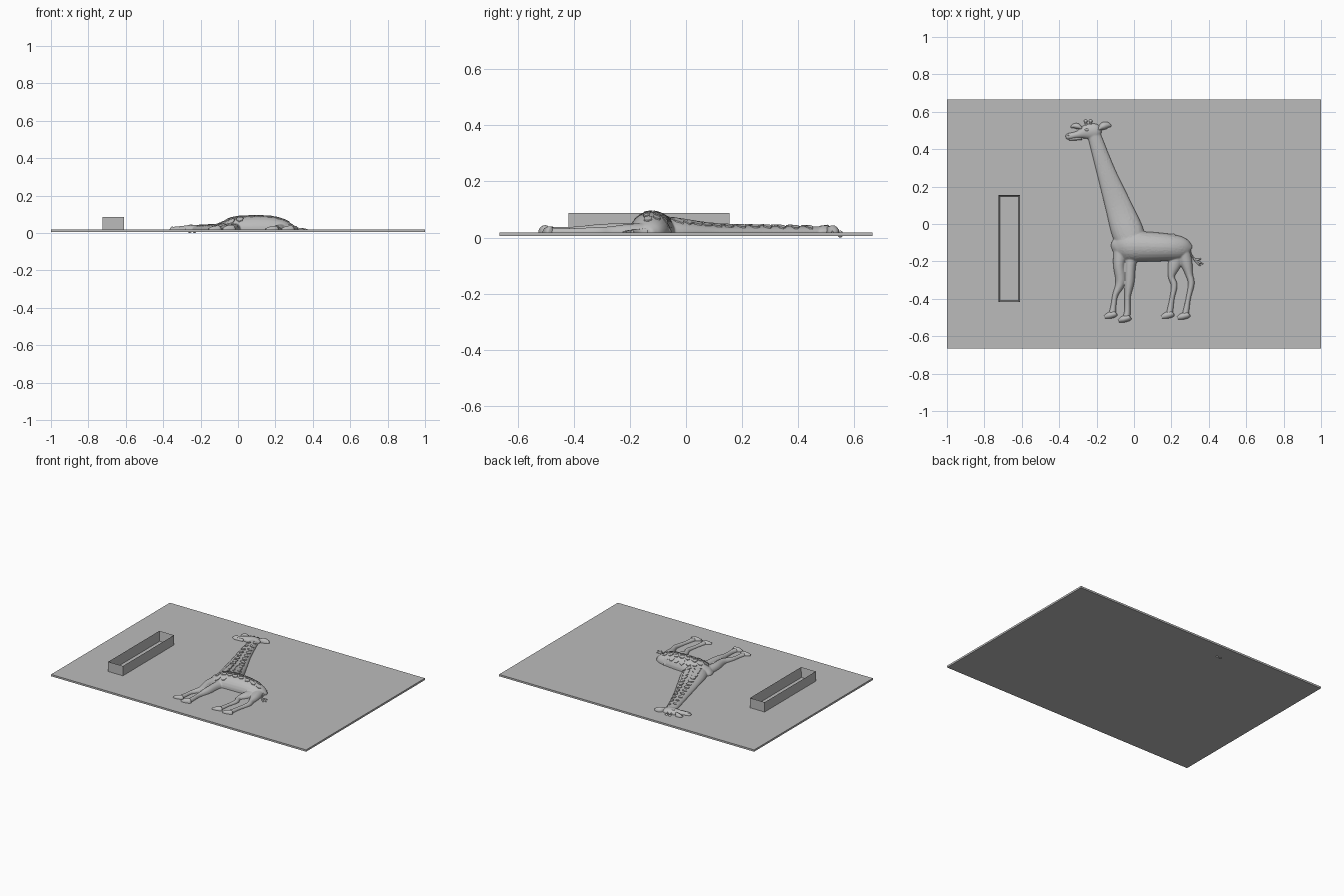
import bpy, bmesh, math, random
from mathutils import Vector
from mathutils.bvhtree import BVHTree

random.seed(4)
cube = bpy.data.objects.get("Cube")
if cube:
    bpy.data.objects.remove(cube)

TOP = 0.018      # upper face of the base plate
BURY = 0.009     # how deep relief parts sink into the plate

grey = bpy.data.materials.new("plain grey")
grey.use_nodes = True
tone = (0.5, 0.5, 0.5, 1)
grey.diffuse_color = tone
grey.node_tree.nodes["Principled BSDF"].inputs["Base Color"].default_value = tone


def finish(name, bm, smooth=True):
    bmesh.ops.recalc_face_normals(bm, faces=bm.faces)
    mesh = bpy.data.meshes.new(name)
    bm.to_mesh(mesh)
    bm.free()
    mesh.materials.append(grey)
    obj = bpy.data.objects.new(name, mesh)
    bpy.context.collection.objects.link(obj)
    if smooth:
        bpy.ops.object.select_all(action='DESELECT')
        obj.select_set(True)
        bpy.context.view_layer.objects.active = obj
        bpy.ops.object.shade_smooth_by_angle(angle=math.radians(40))
    return obj


def spline(pts, steps=6):
    """Catmull-Rom interpolation of (x, y, half width, height) stations."""
    p = [Vector(q) for q in pts]
    p = [p[0] * 2 - p[1]] + p + [p[-1] * 2 - p[-2]]
    out = []
    for a, b, c, d in zip(p, p[1:], p[2:], p[3:]):
        for i in range(steps):
            t = i / steps
            out.append(0.5 * (2 * b + (c - a) * t + (2 * a - 5 * b + 4 * c - d) * t * t
                              + (3 * b - a - 3 * c + d) * t ** 3))
    return out + [p[-2]]


def limb(bm, pts, sides=24):
    """Loft a flat-bottomed oval section along a path lying on the plate."""
    path = spline(pts)
    rings = []
    for i, s in enumerate(path):
        a, b = path[max(i - 1, 0)], path[min(i + 1, len(path) - 1)]
        d = Vector((b[0] - a[0], b[1] - a[1])).normalized()
        w, h = max(s[2], 0.003), max(s[3], 0.003)
        ring = []
        for k in range(sides):
            t = math.tau * k / sides
            off = w * math.cos(t)
            z = max(TOP + h * math.sin(t), BURY)
            ring.append(bm.verts.new((s[0] - d.y * off, s[1] + d.x * off, z)))
        rings.append(ring)
    for r, q in zip(rings, rings[1:]):
        for k in range(sides):
            n = (k + 1) % sides
            bm.faces.new((r[k], r[n], q[n], q[k]))
    bm.faces.new(rings[0])
    bm.faces.new(rings[-1])


def part(name, pts):
    bm = bmesh.new()
    limb(bm, pts)
    return finish(name, bm)


def ball(name, x, y, z, sx, sy, sz):
    bm = bmesh.new()
    bmesh.ops.create_uvsphere(bm, u_segments=16, v_segments=10, radius=1)
    bmesh.ops.scale(bm, vec=(sx, sy, sz), verts=bm.verts)
    bmesh.ops.translate(bm, vec=(x, y, z), verts=bm.verts)
    return finish(name, bm)


def add_box(bm, x0, x1, y0, y1, z0, z1):
    verts = bmesh.ops.create_cube(bm, size=1)["verts"]
    bmesh.ops.scale(bm, vec=(x1 - x0, y1 - y0, z1 - z0), verts=verts)
    bmesh.ops.translate(bm, vec=((x0 + x1) / 2, (y0 + y1) / 2, (z0 + z1) / 2), verts=verts)
    return verts


# Base plate
bm = bmesh.new()
add_box(bm, -1, 1, -0.665, 0.665, 0.005, TOP)
finish("base_plate", bm, False)

# Open tray: box with inset top pushed down to the plate
bm = bmesh.new()
add_box(bm, -0.725, -0.61, -0.418, 0.155, 0.01, 0.087)
lid = max(bm.faces, key=lambda f: f.calc_center_median().z)
bmesh.ops.inset_region(bm, faces=[lid], thickness=0.012)
bmesh.ops.translate(bm, vec=(0, 0, 0.019 - 0.087), verts=lid.verts)
finish("tray", bm, False)

# Animal: neck, trunk, head and legs fused into one skin
neck = [(-0.215, 0.48, 0.035, 0.022), (-0.15, 0.28, 0.05, 0.025),
        (-0.085, 0.1, 0.07, 0.03), (-0.035, -0.04, 0.085, 0.05),
        (0, -0.13, 0.07, 0.06)]
trunk = [(-0.115, -0.14, 0.02, 0.01), (-0.09, -0.13, 0.055, 0.035),
         (-0.03, -0.12, 0.08, 0.065), (0.08, -0.122, 0.08, 0.074),
         (0.18, -0.125, 0.073, 0.07), (0.25, -0.13, 0.062, 0.052),
         (0.29, -0.14, 0.04, 0.028), (0.3, -0.145, 0.015, 0.01)]
head = [(-0.365, 0.466, 0.01, 0.008), (-0.35, 0.468, 0.017, 0.015),
        (-0.3, 0.478, 0.02, 0.02), (-0.25, 0.493, 0.04, 0.026),
        (-0.2, 0.495, 0.04, 0.024), (-0.175, 0.495, 0.018, 0.01)]
legs = {
    "front_right": [(-0.07, -0.14, 0.04, 0.035), (-0.08, -0.22, 0.031, 0.034),
                    (-0.072, -0.31, 0.026, 0.026), (-0.1, -0.38, 0.015, 0.018),
                    (-0.11, -0.44, 0.015, 0.016), (-0.115, -0.48, 0.02, 0.018)],
    "front_left": [(-0.01, -0.14, 0.04, 0.035), (-0.02, -0.22, 0.03, 0.034),
                   (-0.025, -0.31, 0.027, 0.03), (-0.034, -0.39, 0.016, 0.022),
                   (-0.035, -0.46, 0.016, 0.02), (-0.04, -0.5, 0.02, 0.022)],
    "hind_right": [(0.24, -0.14, 0.04, 0.03), (0.215, -0.22, 0.034, 0.026),
                   (0.2, -0.28, 0.018, 0.018), (0.215, -0.33, 0.017, 0.017),
                   (0.203, -0.4, 0.013, 0.014), (0.19, -0.48, 0.018, 0.016)],
    "hind_left": [(0.26, -0.14, 0.04, 0.035), (0.28, -0.21, 0.032, 0.03),
                  (0.295, -0.27, 0.02, 0.022), (0.306, -0.32, 0.017, 0.02),
                  (0.29, -0.4, 0.013, 0.016), (0.275, -0.485, 0.018, 0.018)],
}
bm = bmesh.new()
for path in (neck, trunk, head, *legs.values()):
    limb(bm, path)
skin = finish("animal_body", bm)
fuse = skin.modifiers.new("fuse", 'REMESH')
fuse.mode = 'VOXEL'
fuse.voxel_size = 0.004
fuse.use_smooth_shade = True
soften = skin.modifiers.new("soften", 'SMOOTH')
soften.factor = 0.5
soften.iterations = 4

# Hooves point towards the head side
for name, path in legs.items():
    x, y, w, h = path[-1]
    part(name + "_hoof", [(x + 0.02, y + 0.005, 0.008, 0.012), (x + 0.012, y, 0.018, h + 0.004),
                          (x - 0.02, y - 0.01, 0.017, h), (x - 0.042, y - 0.018, 0.008, 0.008)])

# Ears, horns, eye, nostril and lower lip
part("right_ear", [(-0.28, 0.51, 0.006, 0.016), (-0.3, 0.522, 0.015, 0.02),
                   (-0.322, 0.524, 0.012, 0.016), (-0.338, 0.515, 0.003, 0.006)])
part("left_ear", [(-0.19, 0.505, 0.008, 0.02), (-0.165, 0.523, 0.02, 0.026),
                  (-0.14, 0.528, 0.016, 0.018), (-0.122, 0.522, 0.003, 0.006)])
for name, x in (("right_horn", -0.258), ("left_horn", -0.232)):
    part(name, [(x + 0.005, 0.515, 0.008, 0.014), (x, 0.545, 0.006, 0.01)])
    ball(name + "_knob", x, 0.55, 0.0125, 0.011, 0.01, 0.0125)
ball("eye", -0.252, 0.503, 0.04, 0.012, 0.007, 0.006)
ball("nostril", -0.352, 0.474, 0.032, 0.005, 0.004, 0.003)
part("lower_lip", [(-0.35, 0.453, 0.005, 0.008), (-0.33, 0.455, 0.009, 0.012),
                   (-0.28, 0.462, 0.012, 0.013)])

# Tail with a split tuft
part("tail", [(0.283, -0.1, 0.01, 0.02), (0.297, -0.13, 0.006, 0.018),
              (0.305, -0.165, 0.005, 0.012), (0.33, -0.195, 0.006, 0.01)])
for i, (x, y) in enumerate([(0.37, -0.215), (0.355, -0.225), (0.36, -0.185)]):
    part(f"tail_tuft_{i + 1}", [(0.325, -0.192, 0.006, 0.009),
                                ((0.328 + x) / 2, (y - 0.195) / 2, 0.006, 0.008), (x, y, 0.002, 0.004)])

# Raised irregular patches laid over the skin
bpy.context.view_layer.update()
tree = BVHTree.FromObject(skin, bpy.context.evaluated_depsgraph_get())


def height(x, y):
    hit = tree.ray_cast(Vector((x, y, 1)), Vector((0, 0, -1)))[0]
    return hit.z if hit else TOP


def patch(bm, x, y, rx, ry, lift=0.005):
    n = random.choice((5, 6, 7))
    turn = random.random() * math.tau
    upper, lower = [], []
    for k in range(n):
        t = turn + math.tau * k / n
        r = random.uniform(0.8, 1.12)
        px, py = x + rx * r * math.cos(t), y + ry * r * math.sin(t)
        z = height(px, py)
        upper.append(bm.verts.new((px, py, z + lift)))
        lower.append(bm.verts.new((px, py, max(z - lift, BURY))))
    mid = bm.verts.new((x, y, height(x, y) + lift))
    for k in range(n):
        m = (k + 1) % n
        bm.faces.new((upper[k], upper[m], mid))
        bm.faces.new((lower[k], lower[m], upper[m], upper[k]))
    bm.faces.new(lower[::-1])


bm = bmesh.new()
# staggered pairs down the neck
for s in spline(neck[:4], 4)[1:]:
    for side in (-0.25, 0.48):
        drop = 0.012 if side > 0 else -0.01
        size = 0.25 * s[2] + 0.003
        patch(bm, s[0] + side * s[2], s[1] + drop, size, size * 1.05)
# staggered rows over the trunk
for row in range(4):
    for col in range(8):
        x = -0.06 + 0.045 * col + 0.022 * (row % 2) + random.uniform(-0.005, 0.005)
        y = -0.07 - 0.034 * row + random.uniform(-0.004, 0.004)
        if x < 0.27 and not (row == 3 and 0.03 < x < 0.24) and not (row == 0 and x > 0.23):
            patch(bm, x, y, 0.019, 0.015)
finish("coat_patches", bm, False)
